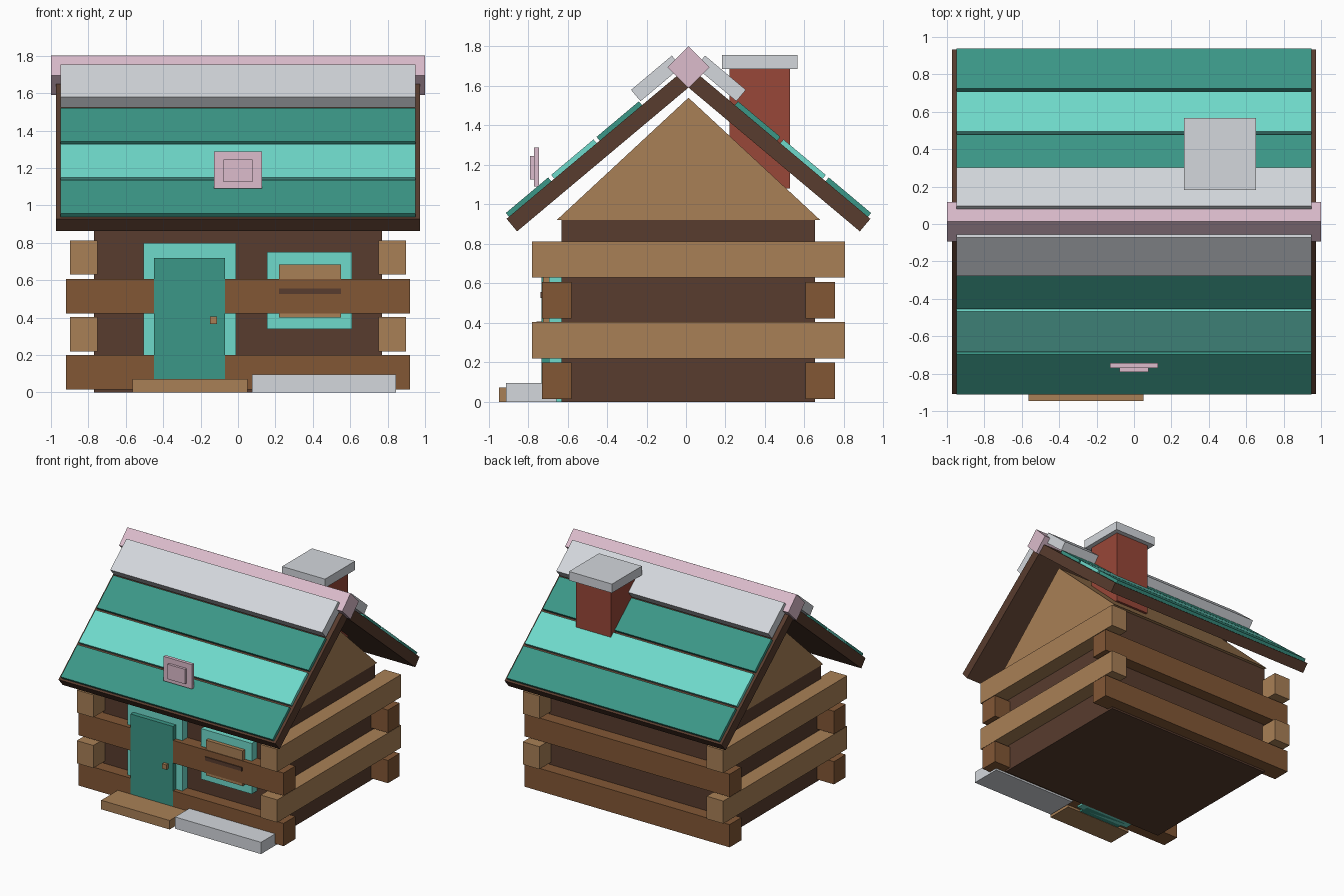
import bpy, bmesh
from math import sin, cos, radians

if "Cube" in bpy.data.objects:
    bpy.data.objects.remove(bpy.data.objects["Cube"])


def material(name, r, g, b):
    def lin(v):
        v /= 255
        return v / 12.92 if v < 0.04045 else ((v + 0.055) / 1.055) ** 2.4
    m = bpy.data.materials.new(name)
    m.diffuse_color = (lin(r), lin(g), lin(b), 1)
    m.use_nodes = True
    m.node_tree.nodes["Principled BSDF"].inputs["Base Color"].default_value = m.diffuse_color
    return m


DARK = material("dark_brown", 88, 60, 46)
MID = material("mid_brown", 130, 87, 53)
LIGHT = material("light_brown", 169, 128, 86)
TEAL = material("teal", 59, 151, 135)
MINT = material("mint", 111, 218, 203)
SNOW = material("snow_grey", 211, 215, 220)
PINK = material("pink", 220, 188, 204)
BRICK = material("brick_red", 152, 71, 56)

CY = 0.0125            # y of the ridge and the cabin body
PITCH = radians(40)    # roof slope
RIDGE_Z = 1.70


def finish(name, bm, mat):
    bmesh.ops.recalc_face_normals(bm, faces=bm.faces)
    me = bpy.data.meshes.new(name)
    bm.to_mesh(me)
    bm.free()
    me.materials.append(mat)
    ob = bpy.data.objects.new(name, me)
    bpy.context.collection.objects.link(ob)
    return ob


def block(name, x, y, z, mat):
    """Box from (min, max) ranges."""
    bm = bmesh.new()
    bmesh.ops.create_cube(bm, size=1)
    bmesh.ops.scale(bm, vec=(x[1] - x[0], y[1] - y[0], z[1] - z[0]), verts=bm.verts)
    ob = finish(name, bm, mat)
    ob.location = (sum(x) / 2, sum(y) / 2, sum(z) / 2)
    return ob


def roof_board(name, side, half_x, s, n, mat):
    """Box lying on the slope: s = distance down from ridge, n = height off the slope."""
    ob = block(name, (-half_x, half_x), s, n, mat)
    sm, nm = sum(s) / 2, sum(n) / 2
    ob.location = (0, CY + side * (cos(PITCH) * sm + sin(PITCH) * nm),
                   RIDGE_Z - sin(PITCH) * sm + cos(PITCH) * nm)
    ob.rotation_euler.x = -side * PITCH


# Cabin body
block("walls", (-0.77, 0.77), (CY - 0.642, CY + 0.642), (0, 0.92), DARK)

# Gable prism
bm = bmesh.new()
tri = [(-0.668, 0.92), (0.668, 0.92), (0, 1.54)]
face = bm.faces.new([bm.verts.new((-0.77, CY + y, z)) for y, z in tri])
ext = bmesh.ops.extrude_face_region(bm, geom=[face])
bmesh.ops.translate(bm, vec=(1.54, 0, 0),
                    verts=[v for v in ext["geom"] if isinstance(v, bmesh.types.BMVert)])
# extruding keeps the first face as the opposite cap
finish("gable", bm, LIGHT)

# Stacked logs, alternating along x and along y
for side, label in ((-1, "front"), (1, "back")):
    for i, z in enumerate((0.015, 0.423)):
        y = sorted((CY + side * 0.592, CY + side * 0.743))
        block(f"{label}_log_{i + 1}", (-0.92, 0.92), y, (z, z + 0.184), MID)
for side, label in ((-1, "left"), (1, "right")):
    for i, z in enumerate((0.22, 0.63)):
        x = sorted((side * 0.75, side * 0.898))
        block(f"{label}_log_{i + 1}", x, (-0.781, 0.806), (z, z + 0.183), LIGHT)

# Roof: slab, three shingle rows and a snow cap on each slope
for side, label in ((-1, "front"), (1, "back")):
    roof_board(f"{label}_roof_slab", side, 0.972, (0, 1.203), (-0.083, 0), DARK)
    for i, mat in enumerate((TEAL, MINT, TEAL)):
        low = 1.187 - i * 0.30
        roof_board(f"{label}_shingle_row_{i + 1}", side, 0.95, (low - 0.28, low), (-0.002, 0.025), mat)
    roof_board(f"{label}_snow_cap", side, 0.95, (0.03, 0.30), (0.02, 0.095), SNOW)

# Ridge beam, a square turned on its corner
ridge = block("ridge_beam", (-1, 1), (-0.075, 0.075), (-0.075, 0.075), PINK)
ridge.location = (0, CY, 1.695)
ridge.rotation_euler.x = radians(45)

# Chimney
block("chimney", (0.305, 0.615), (0.22, 0.527), (1.08, 1.69), BRICK)
block("chimney_snow", (0.267, 0.652), (0.183, 0.566), (1.685, 1.757), SNOW)

# Door
block("door_frame", (-0.505, -0.012), (-0.695, -0.62), (0.0, 0.80), MINT)
block("door", (-0.45, -0.07), (-0.732, -0.65), (0.0, 0.72), TEAL)
block("door_knob", (-0.15, -0.112), (-0.757, -0.72), (0.367, 0.407), LIGHT)

# Window
block("window_frame", (0.155, 0.61), (-0.695, -0.62), (0.34, 0.75), MINT)
block("window_pane", (0.22, 0.55), (-0.725, -0.66), (0.40, 0.685), LIGHT)
block("window_bar", (0.22, 0.55), (-0.738, -0.70), (0.525, 0.555), DARK)

# Plaque on the front roof slope
block("plaque", (-0.127, 0.127), (-0.771, -0.744), (1.09, 1.288), PINK)
block("plaque_centre", (-0.078, 0.078), (-0.791, -0.765), (1.125, 1.245), PINK)

# Doorstep and snow drift
block("doorstep", (-0.563, 0.05), (-0.947, -0.735), (0, 0.073), LIGHT)
block("snow_drift", (0.075, 0.845), (-0.912, -0.655), (0, 0.095), SNOW)
